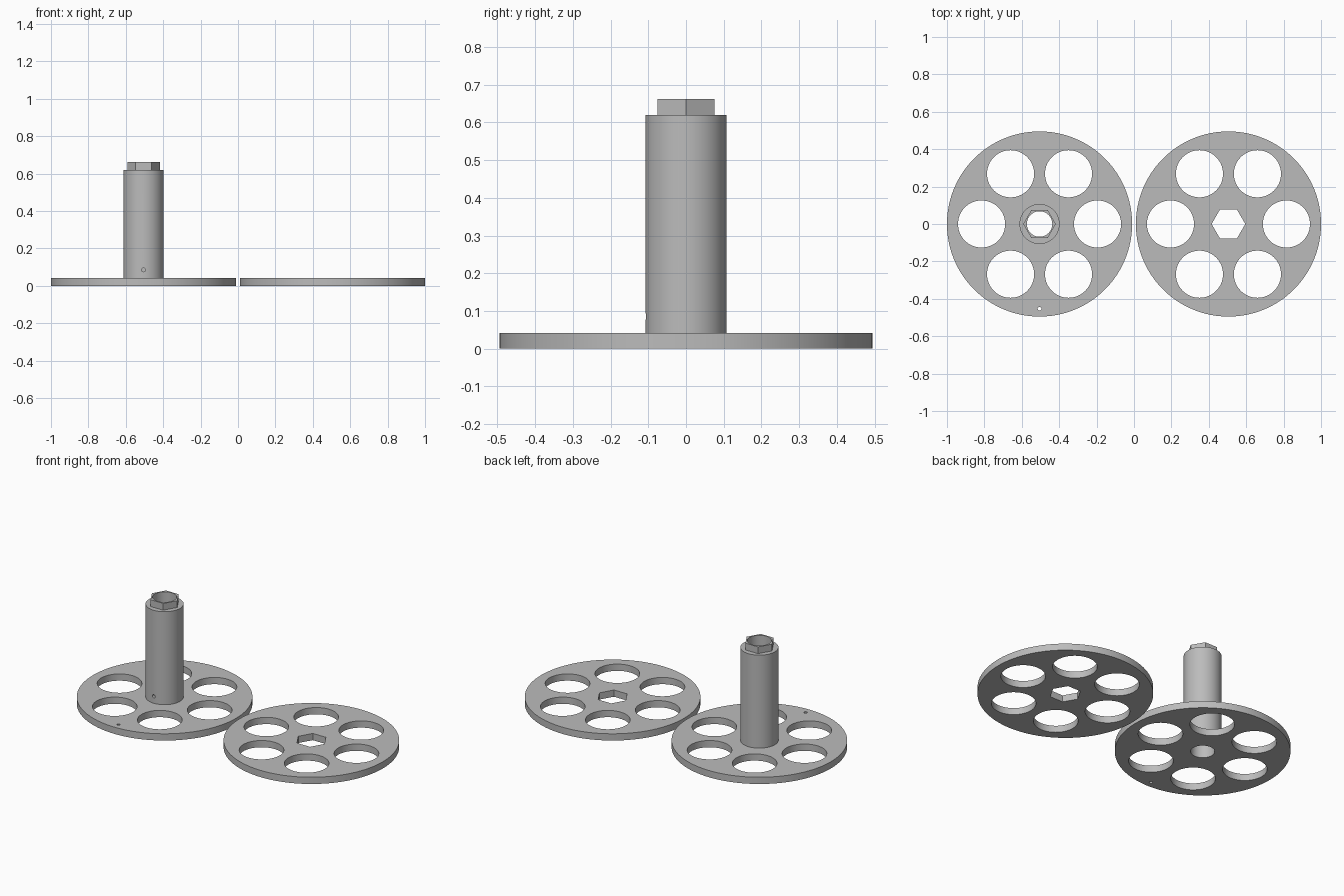
import bpy
from math import cos, sin, tau, radians

if "Cube" in bpy.data.objects:
    bpy.data.objects.remove(bpy.data.objects["Cube"], do_unlink=True)

PLATE_R, PLATE_T = 0.495, 0.042
SHOULDER, TOP = 0.62, 0.662
OFFSET = 0.505

grey = bpy.data.materials.new("light_grey")
grey.use_nodes = True
grey.diffuse_color = (0.5, 0.5, 0.5, 1)
grey.node_tree.nodes["Principled BSDF"].inputs["Base Color"].default_value = (0.5, 0.5, 0.5, 1)


def prism(name, radius, x, y, z0, z1, sides=64):
    """Upright prism with its first corner on +x."""
    bpy.ops.mesh.primitive_cylinder_add(
        vertices=sides, radius=radius, depth=z1 - z0, location=(x, y, (z0 + z1) / 2))
    ob = bpy.context.object
    ob.name = name
    if sides == 6:
        ob.rotation_euler.z = radians(30)
    ob.data.materials.append(grey)
    return ob


def combine(target, tool, operation):
    """Apply a boolean and discard the tool."""
    mod = target.modifiers.new("boolean", "BOOLEAN")
    mod.operation = operation
    mod.solver = "EXACT"
    mod.object = tool
    bpy.ops.object.select_all(action="DESELECT")
    bpy.context.view_layer.objects.active = target
    target.select_set(True)
    bpy.ops.object.modifier_apply(modifier=mod.name)
    bpy.data.objects.remove(tool, do_unlink=True)


def wheel(name, x):
    """Round plate with six lightening holes."""
    plate = prism(name, PLATE_R, x, 0, 0, PLATE_T, 128)
    for i in range(6):
        a = i * tau / 6
        hole = prism("hole_cutter", 0.126, x + 0.31 * cos(a), 0.31 * sin(a), -0.1, 0.1)
        combine(plate, hole, "DIFFERENCE")
    return plate


def finish(ob):
    bpy.ops.object.select_all(action="DESELECT")
    bpy.context.view_layer.objects.active = ob
    ob.select_set(True)
    bpy.ops.object.shade_smooth_by_angle(angle=radians(30))


# Loose wheel with hexagonal socket
socket_wheel = wheel("socket_wheel", OFFSET)
combine(socket_wheel, prism("socket_cutter", 0.09, OFFSET, 0, -0.1, 0.1, 6), "DIFFERENCE")
finish(socket_wheel)

# Wheel with fixed shaft and hexagonal end
shaft_wheel = wheel("shaft_wheel", -OFFSET)
combine(shaft_wheel, prism("shaft", 0.107, -OFFSET, 0, 0.02, SHOULDER), "UNION")
combine(shaft_wheel, prism("hex_end", 0.087, -OFFSET, 0, 0.55, TOP, 6), "UNION")

# Through bore and pin hole in the plate
combine(shaft_wheel, prism("bore_cutter", 0.068, -OFFSET, 0, -0.1, 0.8), "DIFFERENCE")
combine(shaft_wheel, prism("plate_pin_cutter", 0.01, -OFFSET, -0.453, -0.1, 0.1, 24), "DIFFERENCE")

# Pin hole through the front wall of the shaft
drill = prism("shaft_pin_cutter", 0.01, -OFFSET, -0.1, 0, 0.15, 24)
drill.location.z = 0.085
drill.rotation_euler.x = radians(90)
combine(shaft_wheel, drill, "DIFFERENCE")
finish(shaft_wheel)
